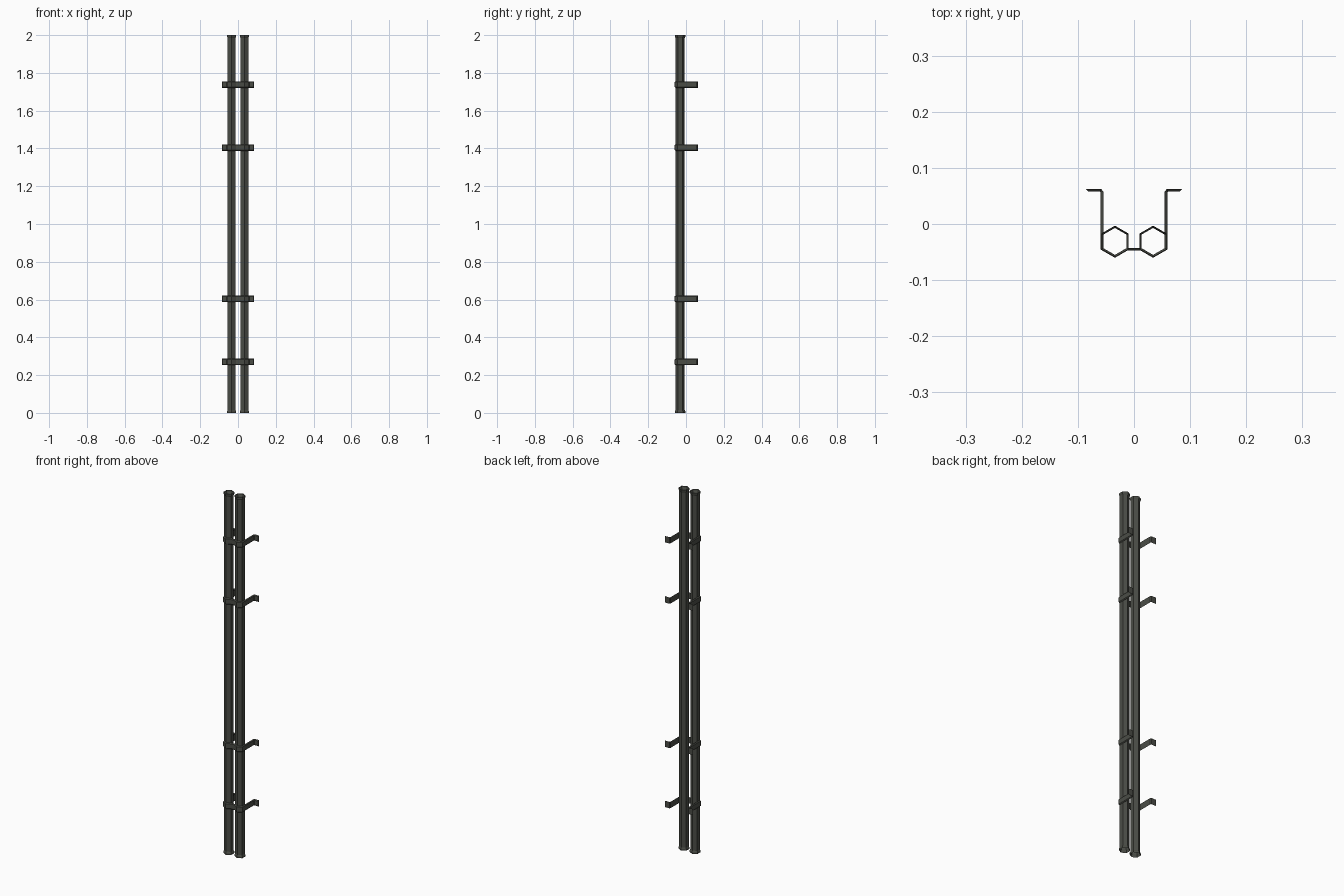
import bpy, bmesh, math
from mathutils import Vector

if "Cube" in bpy.data.objects:
    bpy.data.objects.remove(bpy.data.objects["Cube"])

metal = bpy.data.materials.new("dark grey metal")
metal.diffuse_color = (0.07, 0.074, 0.062, 1)
metal.use_nodes = True
metal.node_tree.nodes["Principled BSDF"].inputs["Base Color"].default_value = metal.diffuse_color


def finish(name, bm):
    me = bpy.data.meshes.new(name)
    bm.to_mesh(me)
    bm.free()
    me.materials.append(metal)
    ob = bpy.data.objects.new(name, me)
    bpy.context.collection.objects.link(ob)
    return ob


# Open six-sided pipe with a flared lip at both ends
def pipe(name, cx, cy):
    bm = bmesh.new()
    profile = [(0.028, 0), (0.028, 0.008), (0.024, 0.016),
               (0.024, 1.984), (0.028, 1.992), (0.028, 2)]
    rings = []
    for r, z in profile:
        rings.append([bm.verts.new((cx + r * math.cos(math.radians(30 + 60 * i)),
                                    cy + r * math.sin(math.radians(30 + 60 * i)), z))
                      for i in range(6)])
    for a, b in zip(rings, rings[1:]):
        for i in range(6):
            j = (i + 1) % 6
            bm.faces.new((a[i], a[j], b[j], b[i]))
    return finish(name, bm)


# Bent strap clamp: flat band with chamfered outer edges
half = [(-0.086, 0.0625), (-0.0585, 0.0625), (-0.0548, 0.0575), (-0.0548, -0.043),
        (-0.034, -0.055), (-0.0125, -0.0425)]
path = [Vector(p) for p in half] + [Vector((-x, y)) for x, y in reversed(half)]
THICK, HALF_H, CHAMFER = 0.0045, 0.0175, 0.0045


def offset(points, d):
    normals = []
    for a, b in zip(points, points[1:]):
        t = (b - a).normalized()
        normals.append(Vector((t.y, -t.x)))
    out = []
    for i, p in enumerate(points):
        n1, n2 = normals[max(i - 1, 0)], normals[min(i, len(normals) - 1)]
        out.append(p + (n1 + n2) * d / (1 + n1.dot(n2)))
    return out


def clamp(name, z):
    bm = bmesh.new()
    outer = offset(path, THICK)
    outer[0].x += CHAMFER
    outer[-1].x -= CHAMFER
    h = HALF_H - CHAMFER
    rings = [[bm.verts.new((p.x, p.y, z - HALF_H)), bm.verts.new((q.x, q.y, z - h)),
              bm.verts.new((q.x, q.y, z + h)), bm.verts.new((p.x, p.y, z + HALF_H))]
             for p, q in zip(path, outer)]
    for a, b in zip(rings, rings[1:]):
        for i in range(4):
            j = (i + 1) % 4
            bm.faces.new((a[i], a[j], b[j], b[i]))
    bm.faces.new(rings[0])
    bm.faces.new(rings[-1])
    bmesh.ops.recalc_face_normals(bm, faces=bm.faces[:])
    return finish(name, bm)


pipe("left_pipe", -0.034, -0.031)
pipe("right_pipe", 0.034, -0.031)
for i, z in enumerate((0.27, 0.604, 1.404, 1.738)):
    clamp(f"wall_clamp_{i + 1}", z)
